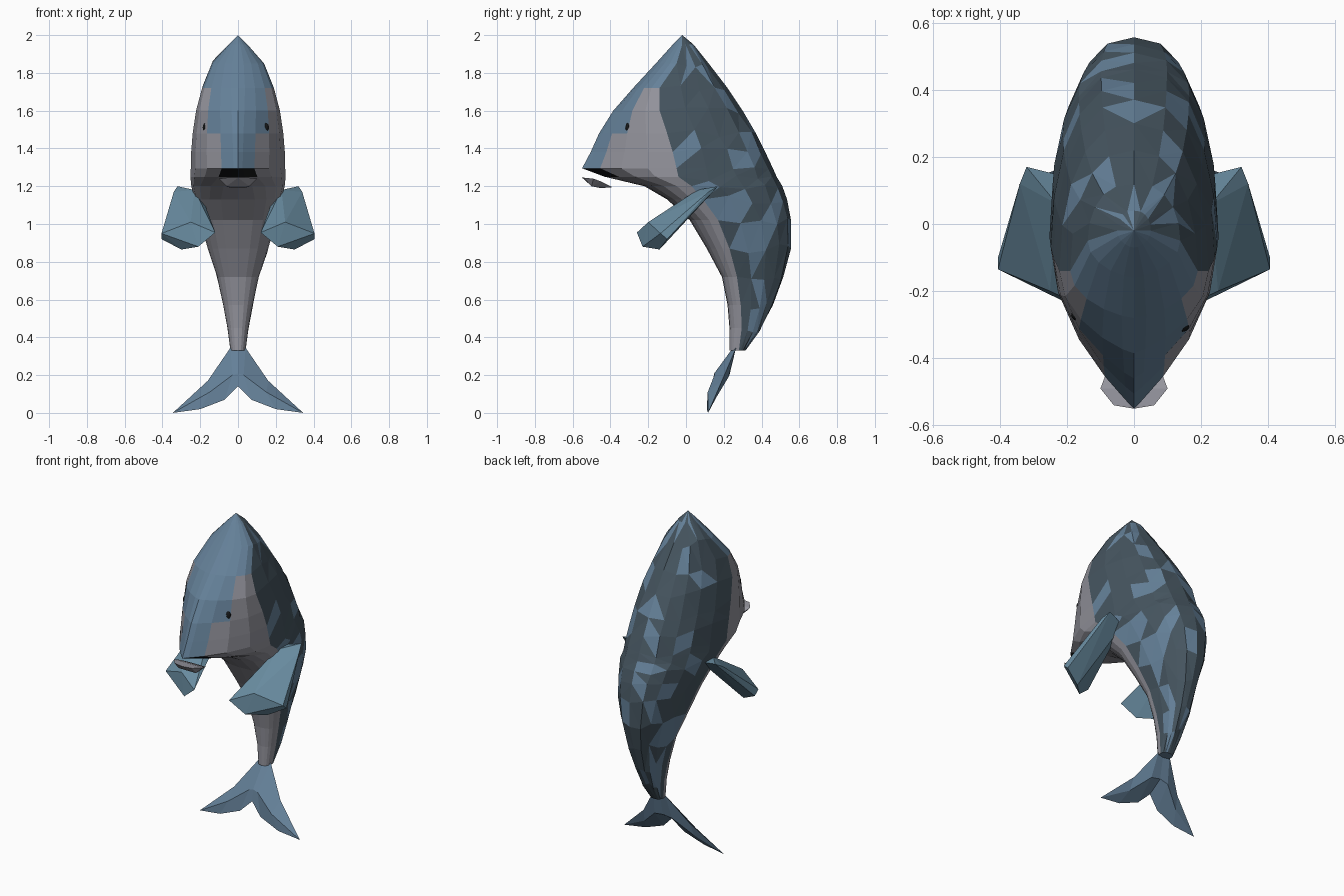
import bpy, bmesh, math, random
from mathutils import Vector

if "Cube" in bpy.data.objects:
    bpy.data.objects.remove(bpy.data.objects["Cube"])

random.seed(4)


def material(name, rgb):
    m = bpy.data.materials.new(name)
    m.diffuse_color = (*rgb, 1)
    m.use_nodes = True
    m.node_tree.nodes["Principled BSDF"].inputs["Base Color"].default_value = m.diffuse_color
    return m


BLUE = material("light_blue", (0.13, 0.22, 0.32))
DARK = material("dark_slate", (0.06, 0.09, 0.115))
GREY = material("pale_grey", (0.30, 0.30, 0.34))
FIN = material("fin_blue", (0.14, 0.26, 0.35))
BLACK = material("black", (0.008, 0.009, 0.01))


def finish(name, bm, *mats):
    bmesh.ops.recalc_face_normals(bm, faces=bm.faces[:])
    mesh = bpy.data.meshes.new(name)
    bm.to_mesh(mesh)
    bm.free()
    for m in mats:
        mesh.materials.append(m)
    ob = bpy.data.objects.new(name, mesh)
    bpy.context.collection.objects.link(ob)
    return ob


def hull(name, points, mat):
    bm = bmesh.new()
    for p in points:
        bm.verts.new(p)
    res = bmesh.ops.convex_hull(bm, input=bm.verts[:])
    loose = [v for v in bm.verts if not v.link_faces]
    bmesh.ops.delete(bm, geom=loose, context='VERTS')
    return finish(name, bm, mat)


# Body rings: z, front y, widest y (colour border), back y, half width, front pointedness
RINGS = [
    (1.95, -0.07, -0.02, 0.04, 0.050, 1.2),
    (1.85, -0.16, -0.05, 0.12, 0.138, 1.3),
    (1.72, -0.28, -0.14, 0.22, 0.190, 1.4),
    (1.60, -0.385, -0.14, 0.30, 0.222, 1.6),
    (1.48, -0.46, -0.10, 0.37, 0.240, 1.8),
    (1.38, -0.505, -0.07, 0.42, 0.248, 1.9),
    (1.295, -0.55, -0.05, 0.46, 0.250, 2.0),
    (1.25, -0.43, -0.04, 0.48, 0.252, 1.7),
    (1.20, -0.22, 0.03, 0.51, 0.247, 1.0),
    (1.13, -0.10, 0.09, 0.535, 0.230, 0.8),
    (1.02, 0.02, 0.17, 0.556, 0.202, 0.8),
    (0.87, 0.11, 0.23, 0.556, 0.160, 0.8),
    (0.72, 0.19, 0.27, 0.515, 0.110, 0.8),
    (0.57, 0.22, 0.29, 0.460, 0.078, 0.8),
    (0.45, 0.23, 0.295, 0.395, 0.056, 0.8),
    (0.33, 0.23, 0.28, 0.315, 0.040, 0.8),
]
N = 5  # segments per quarter


def ring_point(ring, i):
    z, yf, yc, yb, hw, p = ring
    side = 1 if i <= 2 * N else -1
    a = min(i, 4 * N - i) * math.pi / (2 * N)
    depth, power = (yc - yf, p) if a < math.pi / 2 else (yb - yc, 0.8)
    s = max(0.0, math.sin(a))
    x = side * hw * s ** power if s > 1e-6 else 0
    return Vector((x, yc - depth * math.cos(a), z))


bm = bmesh.new()
loops = [[bm.verts.new(ring_point(r, i)) for i in range(4 * N)] for r in RINGS]
apex = bm.verts.new((0, -0.02, 2.0))


def body_material(row, i):
    """0 blue, 1 dark, 2 grey, 3 black; row is the ring above the face"""
    seg = min(i, 4 * N - 1 - i)
    if seg >= N:
        return 1
    if row >= 7:
        return 2
    if row == 6:
        return 3 if seg < 2 else 2
    if row >= 4:
        return 2 if seg >= 2 else 0
    return 2 if row >= 2 and seg >= 3 else 0


for i in range(4 * N):
    j = (i + 1) % (4 * N)
    bm.faces.new((apex, loops[0][i], loops[0][j])).material_index = body_material(-1, i)
    for r in range(len(RINGS) - 1):
        f = bm.faces.new((loops[r][i], loops[r + 1][i], loops[r + 1][j], loops[r][j]))
        f.material_index = body_material(r, i)
bm.faces.new(loops[-1])

# Faceted back, mottled with scattered lighter patches
for r in range(1, len(RINGS) - 1):
    for i in range(N + 1, 3 * N):
        if i != 2 * N:
            loops[r][i].co.z += random.uniform(-0.025, 0.025)
bmesh.ops.triangulate(bm, faces=[f for f in bm.faces if f.material_index == 1])
patches = [e for e in bm.edges if len(e.link_faces) == 2
           and all(f.material_index == 1 for f in e.link_faces) and random.random() < 0.1]
for e in patches:
    for f in e.link_faces:
        f.material_index = 0
finish("body", bm, BLUE, DARK, GREY, BLACK)

# Lower lip
half_lip = [(0, -0.55, 1.245), (0.06, -0.54, 1.245), (0.1, -0.49, 1.24), (0.085, -0.45, 1.225),
            (0.05, -0.39, 1.195), (0.06, -0.5, 1.2), (0.03, -0.45, 1.19)]
hull("lower_lip", half_lip + [(-x, y, z) for x, y, z in half_lip if x], GREY)

# Flippers
flipper = [(0.23, 0.06, 1.18), (0.2, 0.14, 1.17), (0.32, 0.17, 1.2), (0.34, 0.12, 1.17),
           (0.405, -0.1, 0.92), (0.405, -0.135, 0.95), (0.3, -0.14, 0.865),
           (0.21, -0.23, 0.88), (0.12, -0.26, 0.955), (0.25, -0.2, 1.01)]
for s, side in ((1, "right"), (-1, "left")):
    hull(side + "_flipper", [(s * x, y, z) for x, y, z in flipper], FIN)

# Tail fluke: diamond sections (leading, front ridge, trailing, back ridge) to a tip
SECTIONS = [
    [(0, 0.26, 0.36), (0, 0.15, 0.21), (0, 0.14, 0.14), (0, 0.23, 0.20)],
    [(0.04, 0.265, 0.345), (0.03, 0.15, 0.20), (0.07, 0.12, 0.07), (0.06, 0.225, 0.19)],
    [(0.16, 0.19, 0.17), (0.15, 0.115, 0.11), (0.20, 0.11, 0.02), (0.17, 0.165, 0.09)],
]
bm = bmesh.new()
for s in (1, -1):
    secs = [[bm.verts.new((s * x, y, z)) for x, y, z in sec] for sec in SECTIONS]
    tip = bm.verts.new((s * 0.345, 0.117, 0.0))
    for k in range(4):
        m = (k + 1) % 4
        for a, b in zip(secs, secs[1:]):
            bm.faces.new((a[k], a[m], b[m], b[k]))
        bm.faces.new((secs[-1][k], secs[-1][m], tip))
bmesh.ops.remove_doubles(bm, verts=bm.verts[:], dist=1e-4)
finish("tail_fluke", bm, BLUE)

# Eyes
for name, loc in (("right_eye", (0.145, -0.305, 1.51)), ("left_eye", (-0.168, -0.272, 1.51))):
    bpy.ops.mesh.primitive_uv_sphere_add(segments=12, ring_count=8, radius=1, location=loc)
    eye = bpy.context.object
    eye.name = name
    eye.scale = (0.019, 0.016, 0.027)
    eye.data.materials.append(BLACK)
